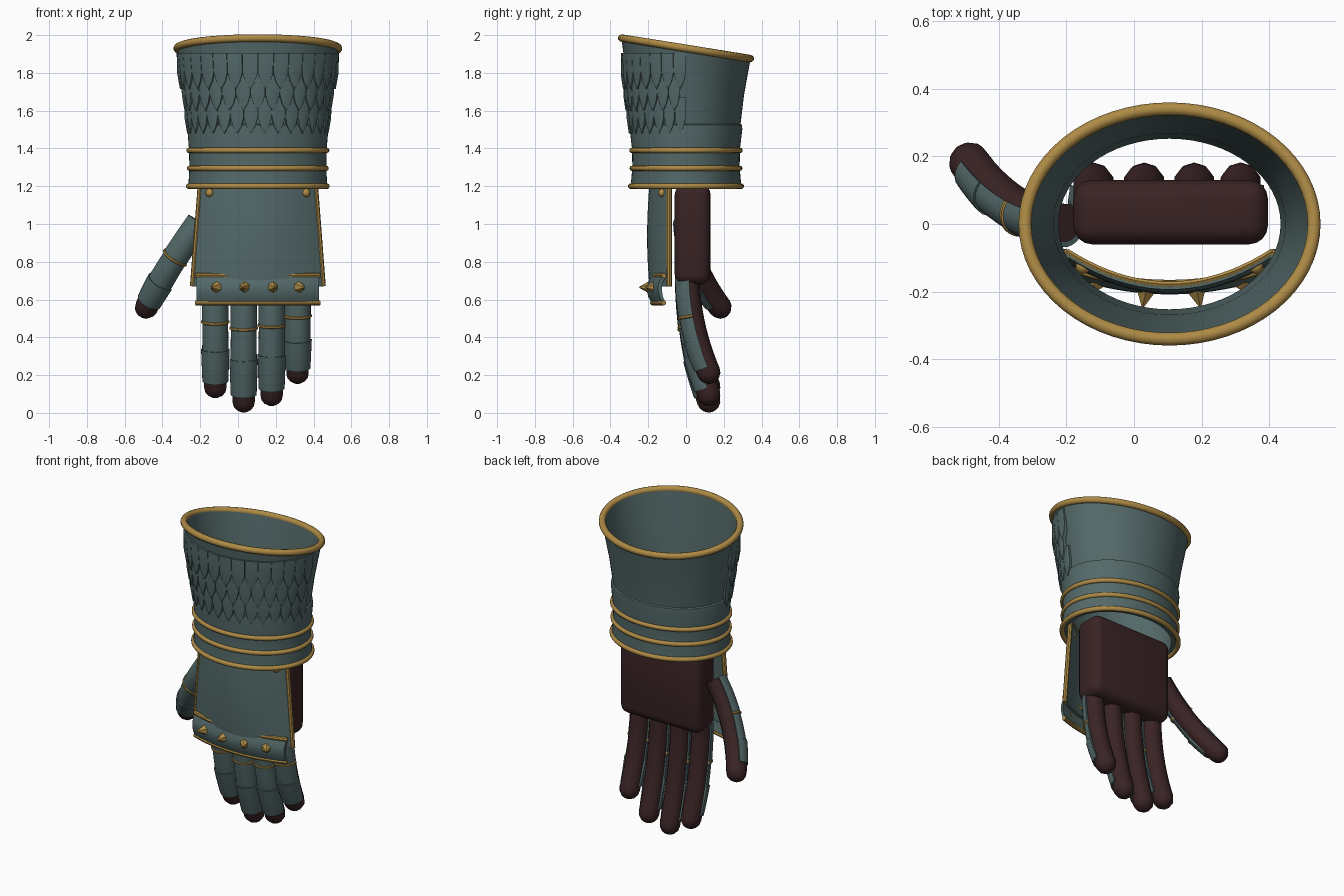
import bpy, bmesh, math
from mathutils import Vector

if "Cube" in bpy.data.objects:
    bpy.data.objects.remove(bpy.data.objects["Cube"])

CX = 0.105


def mat(name, c):
    m = bpy.data.materials.new(name)
    m.diffuse_color = (*c, 1)
    m.use_nodes = True
    m.node_tree.nodes["Principled BSDF"].inputs["Base Color"].default_value = m.diffuse_color
    return m


STEEL = mat("blue_grey_steel", (0.088, 0.140, 0.140))
GOLD = mat("aged_gold", (0.42, 0.255, 0.06))
LEATHER = mat("dark_leather", (0.042, 0.017, 0.018))


def finish(name, bm, m, angle=40):
    bmesh.ops.recalc_face_normals(bm, faces=bm.faces)
    me = bpy.data.meshes.new(name)
    bm.to_mesh(me)
    bm.free()
    me.materials.append(m)
    ob = bpy.data.objects.new(name, me)
    bpy.context.collection.objects.link(ob)
    bpy.ops.object.select_all(action='DESELECT')
    ob.select_set(True)
    bpy.context.view_layer.objects.active = ob
    bpy.ops.object.shade_smooth_by_angle(angle=math.radians(angle))
    return ob


def skin(name, rings, m, wrap=False, caps=True, angle=40):
    """Bridge closed rings of points; wrap joins last ring to first."""
    bm = bmesh.new()
    vs = [[bm.verts.new(p) for p in r] for r in rings]
    n = len(vs[0])
    for i in range(len(vs) if wrap else len(vs) - 1):
        a, b = vs[i], vs[(i + 1) % len(vs)]
        for j in range(n):
            k = (j + 1) % n
            bm.faces.new((a[j], a[k], b[k], b[j]))
    if caps and not wrap:
        bm.faces.new(vs[0])
        bm.faces.new(vs[-1])
    return finish(name, bm, m, angle)


def sweep(name, pts, section, m, front=(0, -1, 0), wrap=False):
    """Sweep section(i) -> [(front, side)] points along a path."""
    pts = [Vector(p) for p in pts]
    n, rings = len(pts), []
    for i, p in enumerate(pts):
        a = pts[(i - 1) % n] if wrap else pts[max(i - 1, 0)]
        b = pts[(i + 1) % n] if wrap else pts[min(i + 1, n - 1)]
        t = (b - a).normalized()
        f = Vector(front)
        f = (f - t * f.dot(t)).normalized()
        s = t.cross(f)
        rings.append([p + f * u + s * v for u, v in section(i)])
    return skin(name, rings, m, wrap)


def circle(r, n):
    return [(r * math.cos(2 * math.pi * k / n), r * math.sin(2 * math.pi * k / n)) for k in range(n)]


def shell(r0, r1, deg=95, n=12):
    """Cross-section of an open half-round plate."""
    an = [math.radians(-deg + 2 * deg * k / n) for k in range(n + 1)]
    return ([(r1 * math.cos(a), r1 * math.sin(a)) for a in an] +
            [(r0 * math.cos(a), r0 * math.sin(a)) for a in reversed(an)])


def ellipse(z, rx, ry, tilt=0.0, n=64):
    out = []
    for k in range(n):
        a = 2 * math.pi * k / n
        y = ry * math.sin(a)
        out.append((CX + rx * math.cos(a), y, z - tilt * y))
    return out


# cuff: flared oval tube with a slanted mouth
prof = [(1.20, .368, .293, 0), (1.30, .362, .284, 0), (1.40, .365, .286, 0), (1.50, .373, .298, 0),
        (1.525, .371, .297, 0), (1.53, .362, .289, 0), (1.70, .386, .307, .06), (1.93, .428, .342, .16),
        (1.93, .408, .322, .16), (1.70, .366, .289, .06), (1.52, .343, .268, 0), (1.20, .328, .252, 0)]
skin("cuff", [ellipse(*p) for p in prof], STEEL, wrap=True)

# gold rim and bands round the cuff
for name, e, r in (("cuff_rim", (1.93, .427, .34, .16), .02), ("wrist_band_low", (1.20, .366, .292), .015),
                   ("wrist_band_mid", (1.295, .362, .285), .014), ("wrist_band_high", (1.39, .365, .287), .014)):
    sweep(name, ellipse(*e), lambda i, r=r: circle(r, 10), GOLD, front=(0, 0, 1), wrap=True)


# overlapping scales on the front half of the cuff
def cuff_point(a, z, off):
    k = (z - 1.53) / 0.4
    rx, ry = .362 + .066 * k + off, .289 + .053 * k + off
    return Vector((CX + rx * math.cos(a), ry * math.sin(a), z))


SHAPE = [(-.5, 0), (0, 0), (.5, 0), (.5, .55), (.33, .8), (0, 1), (-.33, .8), (-.5, .55)]
N = 16
bm = bmesh.new()
for row, top in enumerate((1.905, 1.79, 1.67)):
    for c in range(N - row % 2):
        mid = c + .5 + .5 * (row % 2)
        outer, inner = [], []
        for u, v in SHAPE:
            a = math.pi * (1 + (mid + u * .97) / N)
            z = top - .19 * v
            outer.append(bm.verts.new(cuff_point(a, z, .006 + .016 * v)))
            inner.append(bm.verts.new(cuff_point(a, z, -.012)))
        hub = bm.verts.new(cuff_point(math.pi * (1 + mid / N), top - .11, .023))
        bm.faces.new(inner)
        for j in range(8):
            k = (j + 1) % 8
            bm.faces.new((outer[j], outer[k], hub))
            bm.faces.new((outer[j], outer[k], inner[k], inner[j]))
finish("cuff_scales", bm, STEEL, 30)

# leather palm
bm = bmesh.new()
bmesh.ops.create_cube(bm, size=1)
for v in bm.verts:
    v.co = Vector((.108 + v.co.x * .575, .035 + v.co.y * .19, .945 + v.co.z * .53))
bmesh.ops.bevel(bm, geom=bm.edges[:], offset=.055, segments=4, profile=.5, affect='EDGES')
finish("palm", bm, LEATHER)


# fingers and thumb: leather core, three plates, gold joint ring
def digit(name, path, r, front, splits):
    def span(t0, t1, n=8):
        return [path(t0 + (t1 - t0) * i / n) for i in range(n + 1)]
    end = Vector(path(1))
    t = (end - Vector(path(.93))).normalized()
    pts = span(0, 1, 14)
    radii = [r] * 15
    for d in (25, 50, 70, 86):
        pts.append(end + t * r * math.sin(math.radians(d)))
        radii.append(r * math.cos(math.radians(d)))
    sweep(name + "_leather", pts, lambda i: circle(radii[i], 10), LEATHER, front)
    s0, s1, s2, s3 = splits
    for k, (a, b, ra, rb) in enumerate(((s0, s1, .007, .009), (s1, s2 + .03, .006, .008), (s2, s3, .014, .007))):
        sweep(f"{name}_plate_{k + 1}", span(a, b),
              lambda i: shell(r - .008, r + ra + (rb - ra) * i / 8), STEEL, front)
    ring = []
    p, q = Vector(path(s1)), Vector(path(s1 + .02))
    t = (q - p).normalized()
    f = Vector(front)
    f = (f - t * f.dot(t)).normalized()
    s = t.cross(f)
    for k in range(15):
        a = math.radians(-95 + 190 * k / 14)
        ring.append(p + (f * math.cos(a) + s * math.sin(a)) * (r + .006))
    sweep(name + "_gold_ring", ring, lambda i: circle(.009, 6), GOLD, t)


for name, x, tip in (("index_finger", -.12, .14), ("middle_finger", .03, .064),
                     ("ring_finger", .178, .098), ("little_finger", .315, .215)):
    digit(name, lambda t, x=x, tip=tip: (x, .01 + .11 * t ** 2, .74 - (.74 - tip) * t),
          .062, (0, -1, 0), (.03, .43, .67, .95))


def thumb_path(t):
    p = [Vector(v) for v in ((-.205, 0, 1.01), (-.36, .01, .79), (-.485, .18, .56))]
    return p[0] * (1 - t) ** 2 + p[1] * 2 * t * (1 - t) + p[2] * t * t


digit("thumb", thumb_path, .062, (-.45, -.9, 0), (0, .42, .7, .93))


# curved plate over the back of the hand
def back_point(u, z, off=0):
    w = .305 + .04 * (1.2 - z) / .52
    bulge = .098 + .012 * math.sin(math.pi * (1.21 - z) / .55)
    return (CX + u * w, -.088 - bulge * (1 - u * u) - off, z)


us = [-1 + i / 10 for i in range(21)]
zs = [1.215 - .545 * i / 8 for i in range(9)]
skin("hand_plate", [[back_point(u, z, .008) for u in us] + [back_point(u, z, -.012) for u in reversed(us)]
                    for z in zs], STEEL)
for side, u in (("left", -1), ("right", 1)):
    sweep("hand_plate_trim_" + side, [back_point(u, z) for z in zs], lambda i: circle(.014, 8), GOLD)
sweep("hand_plate_top_trim", [back_point(u, 1.215, -.008) for u in us], lambda i: circle(.009, 6), GOLD, (0, 0, 1))

# rivets at the top corners of the plate
for side, u in (("left", -.83), ("right", .83)):
    bm = bmesh.new()
    bmesh.ops.create_uvsphere(bm, u_segments=12, v_segments=8, radius=.022)
    bmesh.ops.translate(bm, verts=bm.verts, vec=back_point(u, 1.165, .006))
    finish("rivet_" + side, bm, GOLD)


# knuckle guard with gold edges
def guard(u, z, off=0):
    return (CX + u * .325, -.118 - .06 * (1 - u * u) - off, z)


section = [(.58, .004), (.615, .022), (.65, .03), (.685, .028), (.722, .008),
           (.722, -.01), (.685, .008), (.65, .01), (.615, .004), (.58, -.012)]
skin("knuckle_guard", [[guard(u, z, o) for z, o in section] for u in us], STEEL)
for side, z in (("lower", .582), ("upper", .727)):
    sweep("knuckle_trim_" + side, [guard(u * 1.01, z) for u in us], lambda i: circle(.013, 8), GOLD, (0, 0, 1))

# knuckle spikes, splayed outwards
for k, x in enumerate((-.115, .035, .185, .325)):
    u = (x - CX) / .325
    base = Vector(guard(u, .665, .022))
    d = Vector((u * .9, -1, 0)).normalized()
    bm = bmesh.new()
    bmesh.ops.create_cone(bm, cap_ends=True, segments=6, radius1=.036, radius2=.002, depth=.06)
    bmesh.ops.transform(bm, verts=bm.verts, matrix=d.to_track_quat('Z', 'Y').to_matrix().to_4x4())
    bmesh.ops.translate(bm, verts=bm.verts, vec=base + d * .022)
    finish(f"knuckle_spike_{k + 1}", bm, GOLD, 20)
